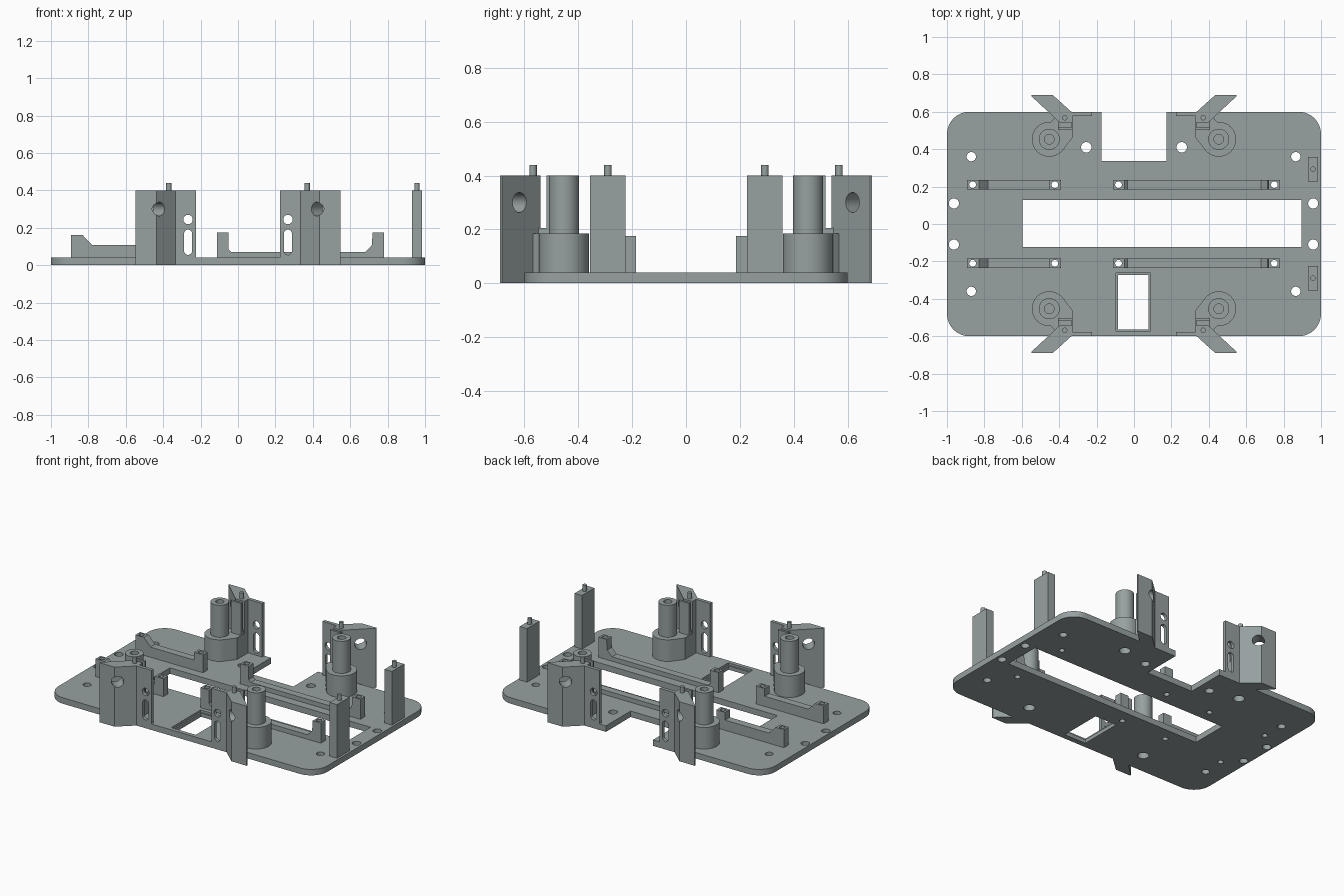
import bpy, bmesh, math
from mathutils import Matrix, Vector

if "Cube" in bpy.data.objects:
    bpy.data.objects.remove(bpy.data.objects["Cube"])

grey = bpy.data.materials.new("slate grey")
grey.diffuse_color = (0.31, 0.355, 0.355, 1)
grey.use_nodes = True
grey.node_tree.nodes["Principled BSDF"].inputs["Base Color"].default_value = grey.diffuse_color


def make(name, bm):
    bmesh.ops.recalc_face_normals(bm, faces=bm.faces)
    me = bpy.data.meshes.new(name)
    bm.to_mesh(me)
    bm.free()
    me.materials.append(grey)
    ob = bpy.data.objects.new(name, me)
    bpy.context.collection.objects.link(ob)
    return ob


def prism(bm, pts, lo, hi, axis='z'):
    """Extrude a 2D outline along z (x,y outline) or y (x,z outline)."""
    def at(p, h):
        return (p[0], p[1], h) if axis == 'z' else (p[0], h, p[1])
    a = [bm.verts.new(at(p, lo)) for p in pts]
    b = [bm.verts.new(at(p, hi)) for p in pts]
    bm.faces.new(a[::-1])
    bm.faces.new(b)
    n = len(pts)
    for i in range(n):
        bm.faces.new((a[i], a[(i + 1) % n], b[(i + 1) % n], b[i]))


def rect(x0, x1, y0, y1):
    return [(x0, y0), (x1, y0), (x1, y1), (x0, y1)]


def arc(cx, cy, r, a0=0, a1=360, n=32):
    full = a1 - a0 == 360
    return [(cx + r * math.cos(math.radians(a0 + (a1 - a0) * i / n)),
             cy + r * math.sin(math.radians(a0 + (a1 - a0) * i / n)))
            for i in range(n if full else n + 1)]


def solid(name, *prisms):
    bm = bmesh.new()
    for p in prisms:
        prism(bm, *p)
    return make(name, bm)


def cut(ob, cutter):
    cutter.hide_render = True
    m = ob.modifiers.new("cut", 'BOOLEAN')
    m.operation, m.solver, m.object = 'DIFFERENCE', 'EXACT', cutter
    bpy.context.view_layer.objects.active = ob
    bpy.ops.object.modifier_apply(modifier=m.name)
    bpy.data.objects.remove(cutter)


def smooth(ob):
    bpy.ops.object.select_all(action='DESELECT')
    ob.select_set(True)
    bpy.context.view_layer.objects.active = ob
    bpy.ops.object.shade_smooth_by_angle(angle=math.radians(30))


# Base plate with rounded corners and a notch in the back edge
R = 0.12
outline = (arc(-1 + R, -0.6 + R, R, 180, 270, 12) + arc(1 - R, -0.6 + R, R, 270, 360, 12)
           + arc(1 - R, 0.6 - R, R, 0, 90, 12)
           + [(0.175, 0.6), (0.175, 0.338), (-0.175, 0.338), (-0.175, 0.6)]
           + arc(-1 + R, 0.6 - R, R, 90, 180, 12))
plate = solid("base_plate", (outline, 0, 0.04))
holes = [(x, s * y, r) for s in (-1, 1) for x, y, r in
         ((-0.87, 0.36, 0.025), (0.865, 0.36, 0.025), (-0.963, 0.11, 0.027), (0.958, 0.11, 0.027),
          (-0.863, 0.21, 0.018), (-0.423, 0.21, 0.018), (-0.083, 0.21, 0.018), (0.75, 0.21, 0.018),
          (-0.453, 0.453, 0.035), (0.453, 0.453, 0.035))]
holes += [(-0.255, 0.41, 0.028), (0.255, 0.41, 0.028)]
cut(plate, solid("plate_cutter", (rect(-0.595, 0.895, -0.122, 0.128), -0.1, 0.1),
                 (rect(-0.085, 0.077, -0.563, -0.272), -0.1, 0.1),
                 *[(arc(x, y, r, n=24), -0.1, 0.1) for x, y, r in holes]))
cut(plate, solid("recess_cutter", (rect(-0.095, 0.087, -0.573, -0.262), 0.025, 0.1)))
smooth(plate)


# Rails along the window, with raised drilled ends
long_rail = [(-0.113, 0.02), (0.78, 0.02), (0.78, 0.175), (0.72, 0.175), (0.715, 0.105),
             (0.68, 0.07), (-0.035, 0.07), (-0.05, 0.085), (-0.05, 0.175), (-0.113, 0.175)]
short_rail = [(-0.893, 0.02), (-0.39, 0.02), (-0.39, 0.16), (-0.455, 0.16), (-0.455, 0.108),
              (-0.78, 0.108), (-0.83, 0.16), (-0.893, 0.16)]
for side, s in (("front", -1), ("back", 1)):
    for name, profile, ends in (("long_rail", long_rail, (-0.083, 0.75)),
                                ("short_rail", short_rail, (-0.863, -0.423))):
        rail = solid(f"{side}_{name}", (profile, s * 0.21 - 0.025, s * 0.21 + 0.025, 'y'))
        cut(rail, solid("rail_cutter", *[(arc(x, s * 0.21, 0.018, n=24), -0.1, 0.3) for x in ends]))
        smooth(rail)


# Four corner stations: standoff, angled wing, flat wall, rib and locating pin
def station(sx, sy):
    tag = ("front" if sy < 0 else "back") + ("_left" if sx < 0 else "_right")
    C = (sx * 0.453, sy * 0.453)

    def m(pts):
        return [(sx * x, sy * y) for x, y in pts]

    # Standoff foot: round pad tapering into the wall block, bored from below
    foot = m(arc(0.453, 0.453, 0.093, 150, 318, 24) + [(0.33, 0.46), (0.33, 0.595)])
    pad = arc(0.453, 0.453, 0.093, n=40)
    blk = [(0.33, 0.46), (0.33, 0.598), (0.42, 0.598), (0.48, 0.543), (0.39, 0.385)]
    bm = bmesh.new()
    vs = [bm.verts.new((x, y, 0.01)) for x, y in m(pad + blk)]
    hull = bmesh.ops.convex_hull(bm, input=vs)
    bmesh.ops.delete(bm, geom=[v for v in bm.verts if not v.link_faces], context='VERTS')
    bmesh.ops.dissolve_limit(bm, angle_limit=0.01, verts=bm.verts, edges=bm.edges)
    bm.free()
    # circle arc on the far side, straight flanks towards the block
    pts = arc(0.453, 0.453, 0.093, -140, 95, 30) + [(0.40, 0.595), (0.33, 0.595), (0.33, 0.46)]
    base = solid(tag + "_standoff_foot", (m(pts), 0.01, 0.185))
    cut(base, solid("bore", (arc(*C, 0.035, n=24), -0.1, 0.12)))
    smooth(base)
    post = solid(tag + "_standoff_post", (arc(*C, 0.056, n=40), 0.15, 0.4))
    cut(post, solid("bore", (arc(*C, 0.026, n=24), 0.2, 0.5)))
    smooth(post)

    # Angled wing with a round hole through its slanted face
    wing = solid(tag + "_wing", (m([(0.548, 0.69), (0.435, 0.69), (0.335, 0.6), (0.33, 0.6),
                                    (0.33, 0.54), (0.395, 0.54), (0.548, 0.683)]), 0, 0.4))
    bm = bmesh.new()
    d = Vector((-sx, sy, 0)).normalized()
    bmesh.ops.create_cone(bm, cap_ends=True, segments=32, radius1=0.037, radius2=0.037, depth=0.4,
                          matrix=Matrix.Translation((sx * 0.425, sy * 0.672, 0.3))
                          @ d.to_track_quat('Z', 'Y').to_matrix().to_4x4())
    cut(wing, make("wing_cutter", bm))
    smooth(wing)

    # Flat wall with a round hole and an upright slot
    wall = solid(tag + "_wall", (m(rect(0.224, 0.335, 0.577, 0.6)), 0, 0.4))
    x = sx * 0.267
    slot = arc(x, 0.168, 0.022, 0, 180, 12) + arc(x, 0.077, 0.022, 180, 360, 12)
    y0, y1 = sorted((sy * 0.5, sy * 0.7))
    cut(wall, solid("wall_cutter", (slot, y0, y1, 'y'), (arc(x, 0.244, 0.025), y0, y1, 'y')))
    smooth(wall)

    # Thin rib behind the wing, the slot floor, and the pin
    solid(tag + "_rib", (m(rect(0.33, 0.405, 0.503, 0.518)), 0.15, 0.4))
    solid(tag + "_slot_floor", (m(rect(0.332, 0.403, 0.51, 0.55)), 0.15, 0.205))
    smooth(solid(tag + "_pin", (arc(sx * 0.37, sy * 0.568, 0.014, n=20), 0.38, 0.44)))


for sx in (-1, 1):
    for sy in (-1, 1):
        station(sx, sy)

# Tall end posts with pins on the right edge
for tag, y in (("front", -0.29), ("back", 0.293)):
    solid(tag + "_end_post", (rect(0.93, 0.985, y - 0.066, y + 0.066), 0, 0.4))
    smooth(solid(tag + "_end_pin", (arc(0.957, y, 0.014, n=20), 0.38, 0.44)))
